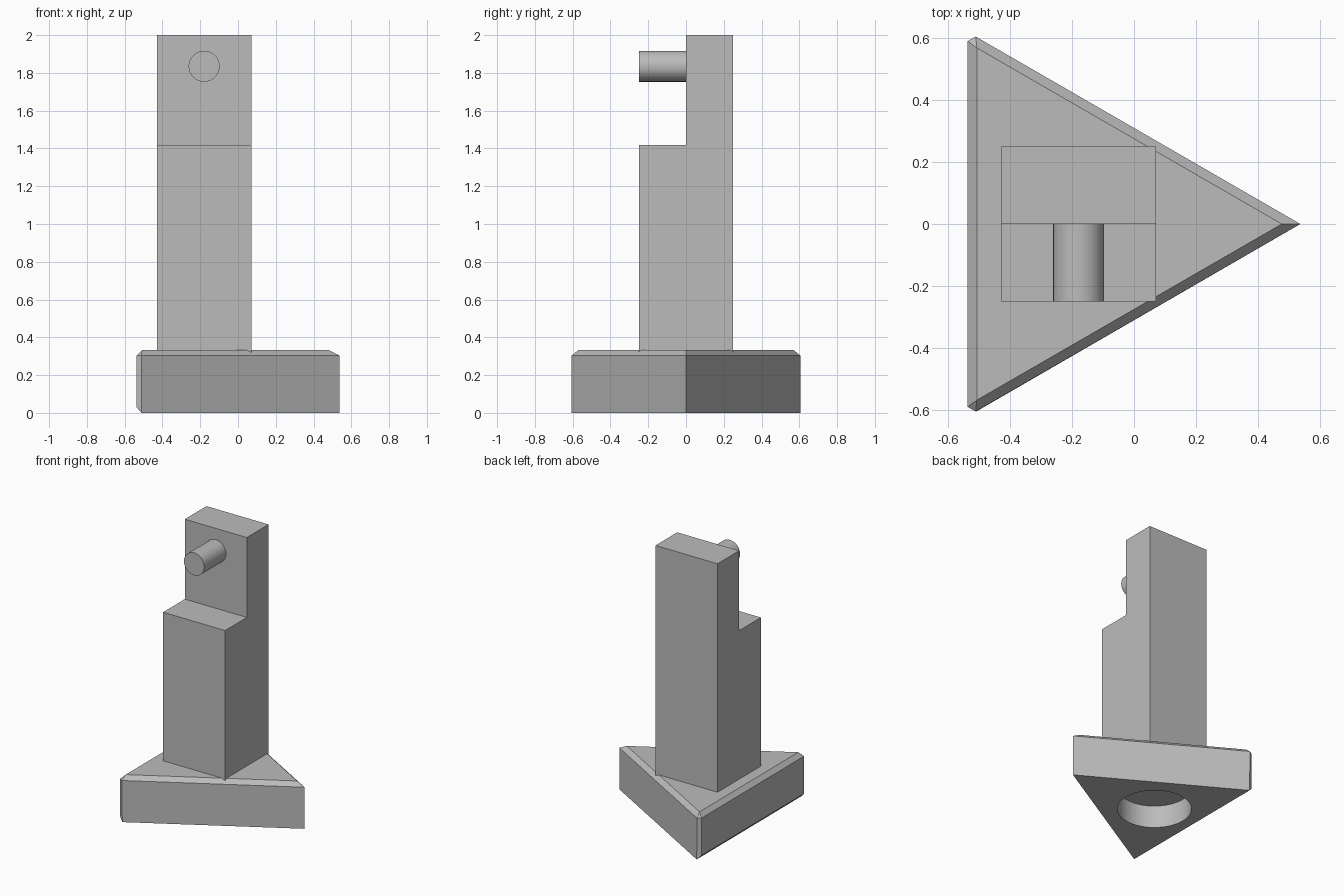
import bpy, bmesh, math
from mathutils import Matrix, Vector

default = bpy.data.objects.get("Cube")
if default:
    bpy.data.objects.remove(default, do_unlink=True)

RADIUS = 0.717          # circumradius of the triangular base
AXIS = -RADIUS / 4      # x of the post, pin and socket
BASE_TOP = 0.333
HALF = 0.25             # half width of the post

grey = bpy.data.materials.new("plain grey")
grey.use_nodes = True
grey.diffuse_color = (0.5, 0.5, 0.5, 1)
grey.node_tree.nodes["Principled BSDF"].inputs["Base Color"].default_value = (0.5, 0.5, 0.5, 1)


def make_object(name, bm):
    bmesh.ops.recalc_face_normals(bm, faces=bm.faces[:])
    mesh = bpy.data.meshes.new(name)
    bm.to_mesh(mesh)
    bm.free()
    mesh.materials.append(grey)
    obj = bpy.data.objects.new(name, mesh)
    bpy.context.collection.objects.link(obj)
    return obj


def extrude(bm, points, direction):
    """Fill a closed outline and pull it into a prism."""
    face = bm.faces.new([bm.verts.new(p) for p in points])
    geom = bmesh.ops.extrude_face_region(bm, geom=[face])["geom"]
    top = [g for g in geom if isinstance(g, bmesh.types.BMVert)]
    bmesh.ops.translate(bm, verts=top, vec=Vector(direction))


def cylinder(name, radius, depth, matrix):
    bm = bmesh.new()
    bmesh.ops.create_cone(bm, cap_ends=True, segments=64, radius1=radius,
                          radius2=radius, depth=depth, matrix=matrix)
    return make_object(name, bm)


def activate(obj):
    bpy.ops.object.select_all(action='DESELECT')
    obj.select_set(True)
    bpy.context.view_layer.objects.active = obj


# Triangular base, chamfered round its top and round its -x side
bm = bmesh.new()
corners = [(AXIS + RADIUS * math.cos(a), RADIUS * math.sin(a), 0)
           for a in (math.tau * i / 3 for i in range(3))]
extrude(bm, corners, (0, 0, BASE_TOP))
edges = [e for e in bm.edges
         if all(v.co.z > 0.1 for v in e.verts) or all(v.co.x < AXIS for v in e.verts)]
bmesh.ops.bevel(bm, geom=edges, offset=0.03, segments=1, affect='EDGES')
base = make_object("triangular_base", bm)

# Round blind socket in the underside
cutter = cylinder("socket_cutter", HALF, BASE_TOP, Matrix.Translation((AXIS, 0, 0)))
cutter.hide_render = True
cut = base.modifiers.new("socket", 'BOOLEAN')
cut.operation = 'DIFFERENCE'
cut.solver = 'EXACT'
cut.object = cutter
activate(base)
bpy.ops.object.modifier_apply(modifier=cut.name)
bpy.data.objects.remove(cutter, do_unlink=True)

# Square post with its upper front half cut away
bm = bmesh.new()
profile = [(-HALF, 0.3), (HALF, 0.3), (HALF, 2), (0, 2), (0, 1.417), (-HALF, 1.417)]
extrude(bm, [(AXIS - HALF, y, z) for y, z in profile], (2 * HALF, 0, 0))
make_object("stepped_post", bm)

# Pin standing out from the upper face of the post
pin = cylinder("pin", 0.082, HALF,
               Matrix.Translation((AXIS, -HALF / 2, 1.835)) @ Matrix.Rotation(math.pi / 2, 4, 'X'))

for obj in (base, pin):
    activate(obj)
    bpy.ops.object.shade_smooth_by_angle(angle=math.radians(25))
